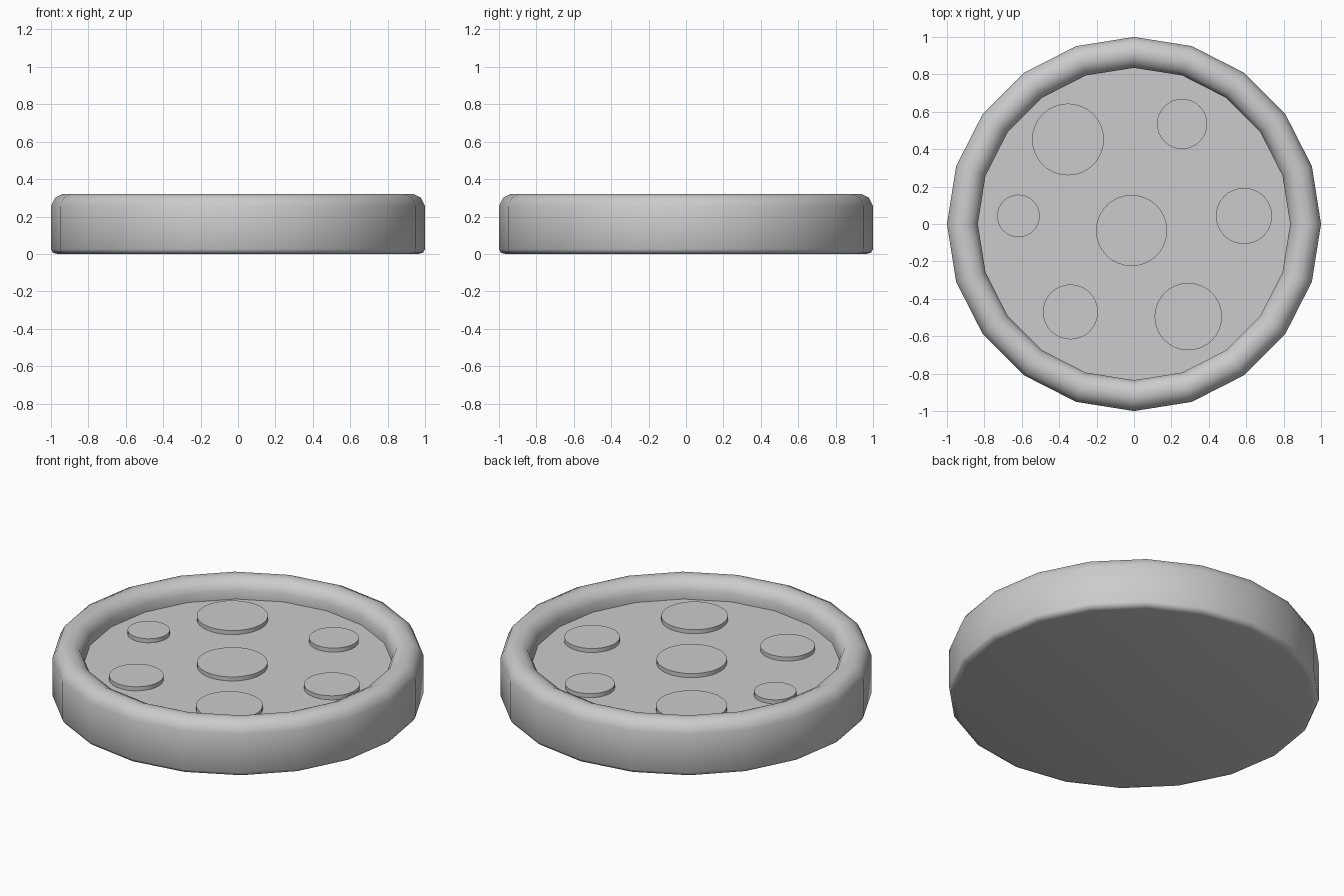
import bpy
import bmesh
from math import cos, sin, pi, radians

cube = bpy.data.objects.get("Cube")
if cube:
    bpy.data.objects.remove(cube, do_unlink=True)

grey = bpy.data.materials.new("plain_grey")
grey.use_nodes = True
grey.diffuse_color = (0.6, 0.6, 0.6, 1)
grey.node_tree.nodes["Principled BSDF"].inputs["Base Color"].default_value = (0.6, 0.6, 0.6, 1)


def lathe(name, profile, sides, center=(0, 0)):
    """Turn a (radius, height) profile around z and cap both ends."""
    bm = bmesh.new()
    rings = []
    for r, z in profile:
        rings.append([bm.verts.new((r * cos(2 * pi * i / sides),
                                    r * sin(2 * pi * i / sides), z))
                      for i in range(sides)])
    for low, high in zip(rings, rings[1:]):
        for i in range(sides):
            j = (i + 1) % sides
            bm.faces.new((low[i], low[j], high[j], high[i]))
    bm.faces.new(rings[0][::-1])
    bm.faces.new(rings[-1])
    mesh = bpy.data.meshes.new(name)
    bm.to_mesh(mesh)
    bm.free()
    mesh.materials.append(grey)
    obj = bpy.data.objects.new(name, mesh)
    obj.location = (center[0], center[1], 0)
    bpy.context.collection.objects.link(obj)
    bpy.ops.object.select_all(action='DESELECT')
    obj.select_set(True)
    bpy.context.view_layer.objects.active = obj
    bpy.ops.object.shade_smooth_by_angle(angle=radians(50))
    return obj


# Round base with a raised, rounded rim and a sunken flat floor
floor = 0.205
lathe("rimmed_base", [
    (0.965, 0), (0.99, 0.007), (1, 0.025),
    (1, 0.255), (0.978, 0.3), (0.938, 0.32),
    (0.897, 0.32), (0.857, 0.3), (0.835, 0.255), (0.835, floor),
], 20)

# Thin discs scattered over the floor: x, y, radius
discs = [
    (-0.353, 0.452, 0.192), (0.257, 0.535, 0.134), (-0.618, 0.043, 0.114),
    (-0.013, -0.035, 0.19), (0.588, 0.043, 0.15), (-0.34, -0.47, 0.147),
    (0.29, -0.495, 0.18),
]
for n, (x, y, r) in enumerate(discs, 1):
    lathe(f"topping_disc_{n}", [(r, floor - 0.02), (r, floor + 0.024)], 32, (x, y))
